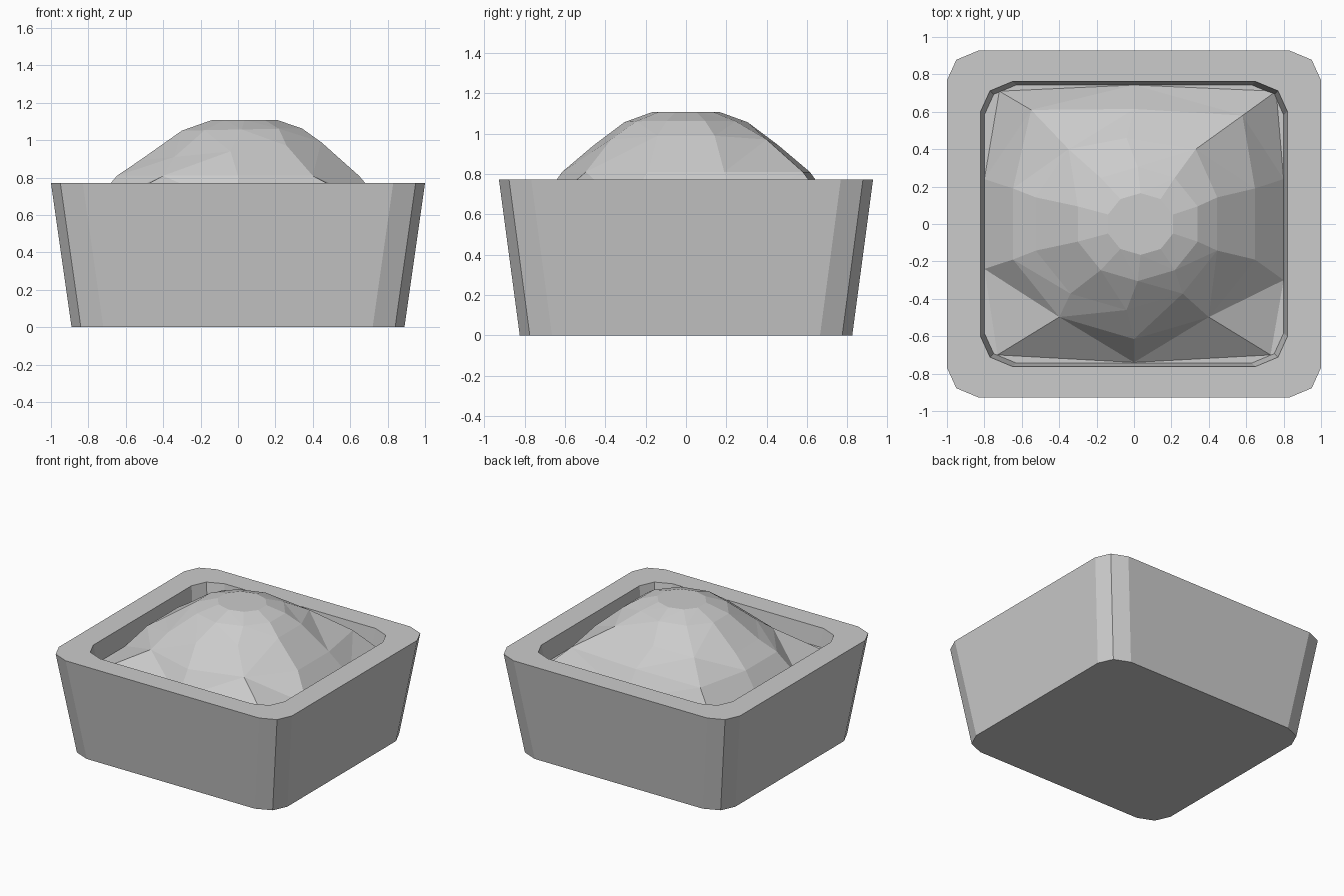
import bpy, bmesh
from math import cos, sin, radians

if "Cube" in bpy.data.objects:
    bpy.data.objects.remove(bpy.data.objects["Cube"])


def rounded_loop(bm, hx, hy, z):
    # one cut-corner rectangle, built from a mirrored corner profile
    a, b = 0.17, 0.05
    q = [(hx, hy - 0.16), (hx - b, hy - b), (hx - a, hy)]
    pts = []
    for sx, sy in ((1, 1), (-1, 1), (-1, -1), (1, -1)):
        c = [(x * sx, y * sy) for x, y in q]
        pts += c if sx * sy > 0 else c[::-1]
    return [bm.verts.new((x, y, z)) for x, y in pts]


def bridge(bm, lower, upper):
    n = len(lower)
    return [bm.faces.new((lower[i], lower[(i + 1) % n], upper[(i + 1) % n], upper[i]))
            for i in range(n)]


def finish(bm, name):
    mesh = bpy.data.meshes.new(name)
    bm.to_mesh(mesh)
    bm.free()
    bpy.context.collection.objects.link(bpy.data.objects.new(name, mesh))


# tapered planter box with a thick rim and a shallow recess
bm = bmesh.new()
loops = [rounded_loop(bm, *s) for s in ((0.89, 0.825, 0), (1.0, 0.928, 0.772),
                                        (0.82, 0.762, 0.772), (0.80, 0.743, 0.63))]
for lo, hi in zip(loops, loops[1:]):
    bridge(bm, lo, hi)
bm.faces.new(loops[0][::-1])
bm.faces.new(loops[-1])
bmesh.ops.recalc_face_normals(bm, faces=bm.faces)
finish(bm, "planter_box")

# ten-sided faceted soil mound: base corners reach into the box corners
base = [(0.8, 0.24), (0.76, 0.71), (0, 0.743), (-0.72, 0.71), (-0.8, 0.24),
        (-0.8, -0.24), (-0.73, -0.7), (0, -0.74), (0.73, -0.7), (0.8, -0.3)]
bm = bmesh.new()
rings = [[bm.verts.new((x, y, 0.632)) for x, y in base]]
# centre x, radius x, radius y, height, tilt along x
for cx, rx, ry, z, tilt in ((0, 0.68, 0.615, 0.81, 0), (-0.04, 0.51, 0.46, 0.945, 0.1),
                            (0.02, 0.337, 0.305, 1.057, 0.02), (0.035, 0.183, 0.165, 1.108, 0)):
    ring = []
    for k in range(10):
        t = radians(18 + 36 * k)
        x = cx + rx * cos(t)
        ring.append(bm.verts.new((x, ry * sin(t), z + tilt * x)))
    rings.append(ring)
# back shoulders pushed outward
for ring, k, x, y in ((1, 1, 0.58, 0.58), (1, 3, -0.55, 0.61), (2, 1, 0.33, 0.4), (2, 3, -0.35, 0.4)):
    rings[ring][k].co.x, rings[ring][k].co.y = x, y
for lo, hi in zip(rings, rings[1:]):
    bmesh.ops.triangulate(bm, faces=bridge(bm, lo, hi))
bm.faces.new(rings[-1])
bmesh.ops.recalc_face_normals(bm, faces=bm.faces)
finish(bm, "soil_mound")
